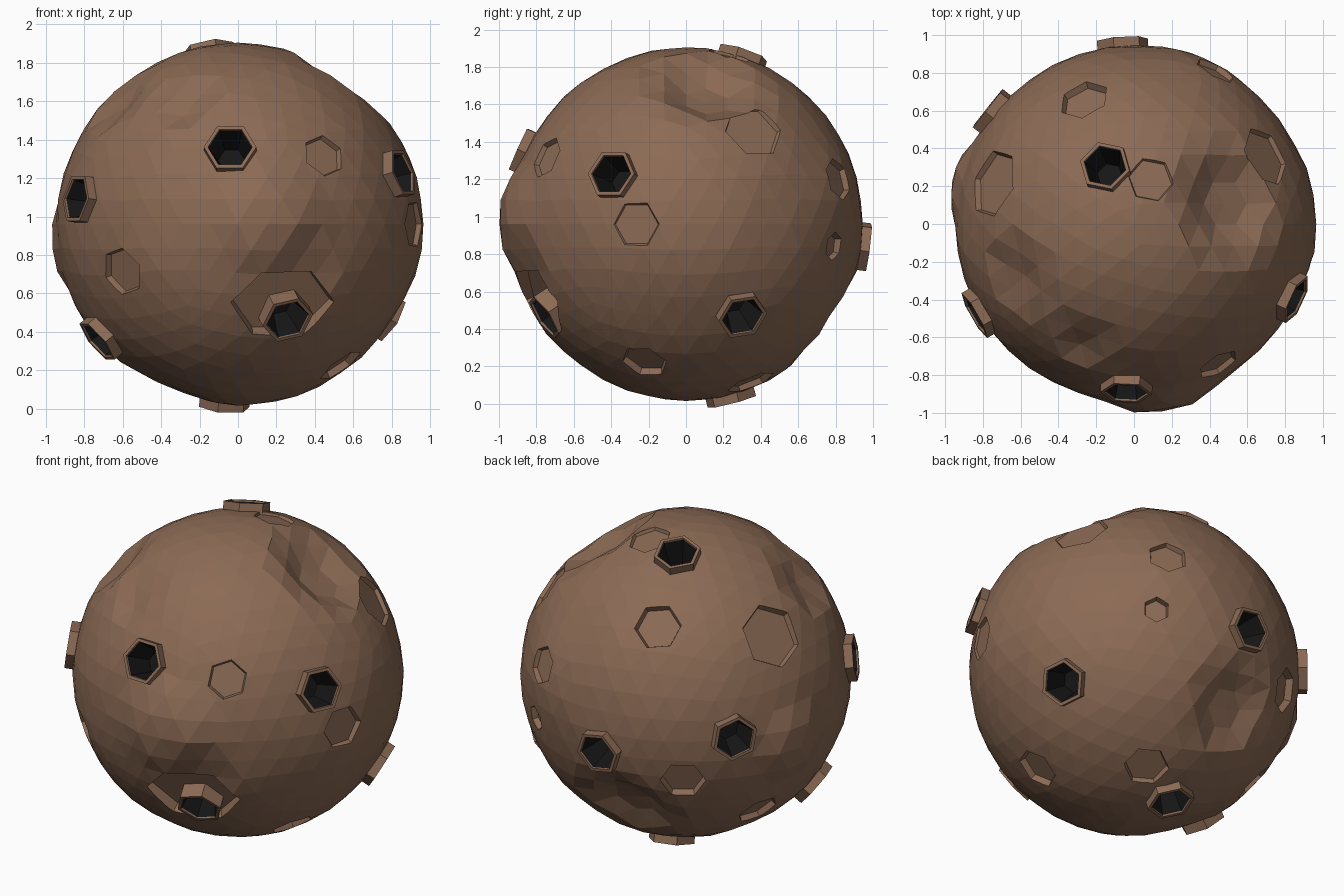
import bpy, bmesh, math, random
from mathutils import Vector, Matrix, noise

if "Cube" in bpy.data.objects:
    bpy.data.objects.remove(bpy.data.objects["Cube"])

random.seed(4)
CENTRE = Vector((0, 0, 0.96))
R = 0.945


def material(name, rgb):
    m = bpy.data.materials.new(name)
    m.diffuse_color = (*rgb, 1)
    m.use_nodes = True
    m.node_tree.nodes["Principled BSDF"].inputs["Base Color"].default_value = m.diffuse_color
    return m


ROCK = material("brown_rock", (0.26, 0.145, 0.09))
DARK = material("dark_hole", (0.008, 0.008, 0.008))

# soft bumps and dents: direction, angular reach, height
LUMPS = [
    ((0.18, -1, 0.02), 0.40, 0.06), ((-0.95, 0.25, -0.13), 0.32, 0.05),
    ((1, 0, 0), 0.60, 0.02), ((0.35, 0.9, 0.2), 0.40, 0.015),
    ((0.52, 0.12, 0.76), 0.38, -0.13), ((-0.6, -0.27, 0.62), 0.24, -0.06),
    ((-0.28, -0.63, 0.62), 0.20, -0.05), ((-0.11, 0.72, -0.51), 0.34, -0.10),
    ((0.3, -0.85, -0.22), 0.25, -0.04), ((-0.35, -0.1, -0.85), 0.40, -0.03),
]


def surface(d):
    """Distance from the centre to the rock surface along d."""
    r = R
    for axis, reach, height in LUMPS:
        t = 1 - d.angle(Vector(axis)) / reach
        if t > 0:
            t = min(1, t * 1.4)
            r += height * t * t * (3 - 2 * t)
    return r + 0.008 * noise.noise(d * 4)


def frame(d, dist, spin=0):
    """Placement on the rock with local z pointing outwards."""
    n = Vector(d).normalized()
    x = Vector((0, 0, 1)).cross(n).normalized()
    y = n.cross(x)
    m = Matrix((x, y, n)).transposed().to_4x4()
    return Matrix.Translation(CENTRE + n * dist) @ m @ Matrix.Rotation(math.radians(spin), 4, 'Z')


def hex_solid(bm, mat, profile, squash=1.0, dark_from=99):
    """Stack of hexagons (radius, height), closed at both ends."""
    rings = [[bm.verts.new(mat @ Vector((r * math.cos(k * math.pi / 3),
                                         r * squash * math.sin(k * math.pi / 3), h)))
              for k in range(6)] for r, h in profile]
    for i, (a, b) in enumerate(zip(rings, rings[1:])):
        for k in range(6):
            f = bm.faces.new((a[k], a[(k + 1) % 6], b[(k + 1) % 6], b[k]))
            f.material_index = int(i >= dark_from)
    bm.faces.new(rings[0][::-1])
    bm.faces.new(rings[-1]).material_index = int(dark_from < 99)


def make_object(name, bm, *mats):
    bmesh.ops.recalc_face_normals(bm, faces=bm.faces)
    me = bpy.data.meshes.new(name)
    bm.to_mesh(me)
    bm.free()
    ob = bpy.data.objects.new(name, me)
    for m in mats:
        me.materials.append(m)
    bpy.context.collection.objects.link(ob)
    return ob


def cut(body, bm):
    tool = make_object("cutter", bm, ROCK)
    tool.hide_render = True
    mod = body.modifiers.new("cut", 'BOOLEAN')
    mod.operation, mod.solver, mod.object = 'DIFFERENCE', 'EXACT', tool
    bpy.context.view_layer.objects.active = body
    bpy.ops.object.modifier_apply(modifier=mod.name)
    bpy.data.objects.remove(tool)


# rock body
bm = bmesh.new()
bmesh.ops.create_icosphere(bm, subdivisions=4, radius=1)
for v in bm.verts:
    d = v.co.normalized()
    v.co = CENTRE + d * surface(d)
rock = make_object("rock_body", bm, ROCK)

# hexagonal craters: direction, radius, spin, squash, depth
CRATERS = [
    ((0.45, -0.75, 0.36), 0.12, 20, 1, 0.035), ((0.92, -0.27, 0.0), 0.135, 0, 1, 0.03),
    ((-0.61, -0.68, -0.25), 0.135, 15, 1, 0.045), ((0.24, -0.80, -0.42), 0.30, 0, 0.72, 0.085),
    ((0.53, -0.22, -0.73), 0.13, 0, 1, 0.045), ((0.72, 0.37, 0.52), 0.175, 0, 1, 0.035),
    ((0.43, 0.81, 0.24), 0.12, 30, 1, 0.04), ((0.50, 0.80, -0.12), 0.078, 30, 1, 0.04),
    ((-0.27, 0.67, 0.62), 0.14, 10, 1, 0.045), ((0.09, 0.24, 0.92), 0.13, 10, 1, 0.03),
    ((-0.76, 0.22, 0.52), 0.20, 30, 1, 0.05), ((-0.51, 0.76, -0.27), 0.135, 0, 1, 0.05),
    ((-0.69, 0.26, -0.60), 0.13, 0, 1, 0.04), ((0.20, 0.35, -0.86), 0.135, 0, 1, 0.04),
]
bm = bmesh.new()
for d, r, spin, squash, depth in CRATERS:
    m = frame(d, surface(Vector(d).normalized()), spin)
    hex_solid(bm, m, [(r * 0.88, -depth), (r, 0), (r * 1.02, 0.12)], squash)
cut(rock, bm)

# raised hexagonal burrow openings: direction, spin, sink
PORTS = [
    ((-0.04, -0.87, 0.39), 0, 0), ((0.86, -0.40, 0.27), 0, 0),
    ((-0.82, -0.47, 0.13), 0, 0), ((-0.72, -0.25, -0.60), 0, 0),
    ((0.26, -0.76, -0.50), 15, 0.04), ((0.78, 0.30, -0.49), 10, 0),
    ((-0.15, 0.30, 0.89), 20, 0), ((-0.77, 0.61, 0.02), 20, 0),
    ((-0.06, 0.95, -0.12), 10, 0), ((-0.07, 0.24, -0.93), 0, 0),
]
places = [frame(d, surface(Vector(d).normalized()) - sink, spin) for d, spin, sink in PORTS]
bm = bmesh.new()
for m in places:
    hex_solid(bm, m, [(0.125, -0.16), (0.125, 0.12)])
cut(rock, bm)

# rims with dark tapering holes
for i, m in enumerate(places):
    bm = bmesh.new()
    hex_solid(bm, m, [(0.137, -0.06), (0.137, 0.04), (0.116, 0.04), (0.114, 0.03), (0.07, -0.13)],
              dark_from=3)
    # open the underside so the hole stays hollow
    bm.faces.ensure_lookup_table()
    base = min(bm.faces, key=lambda f: -f.calc_area() if len(f.verts) == 6 else 0)
    bmesh.ops.delete(bm, geom=[base], context='FACES_ONLY')
    make_object(f"burrow_rim_{i + 1}", bm, ROCK, DARK)
